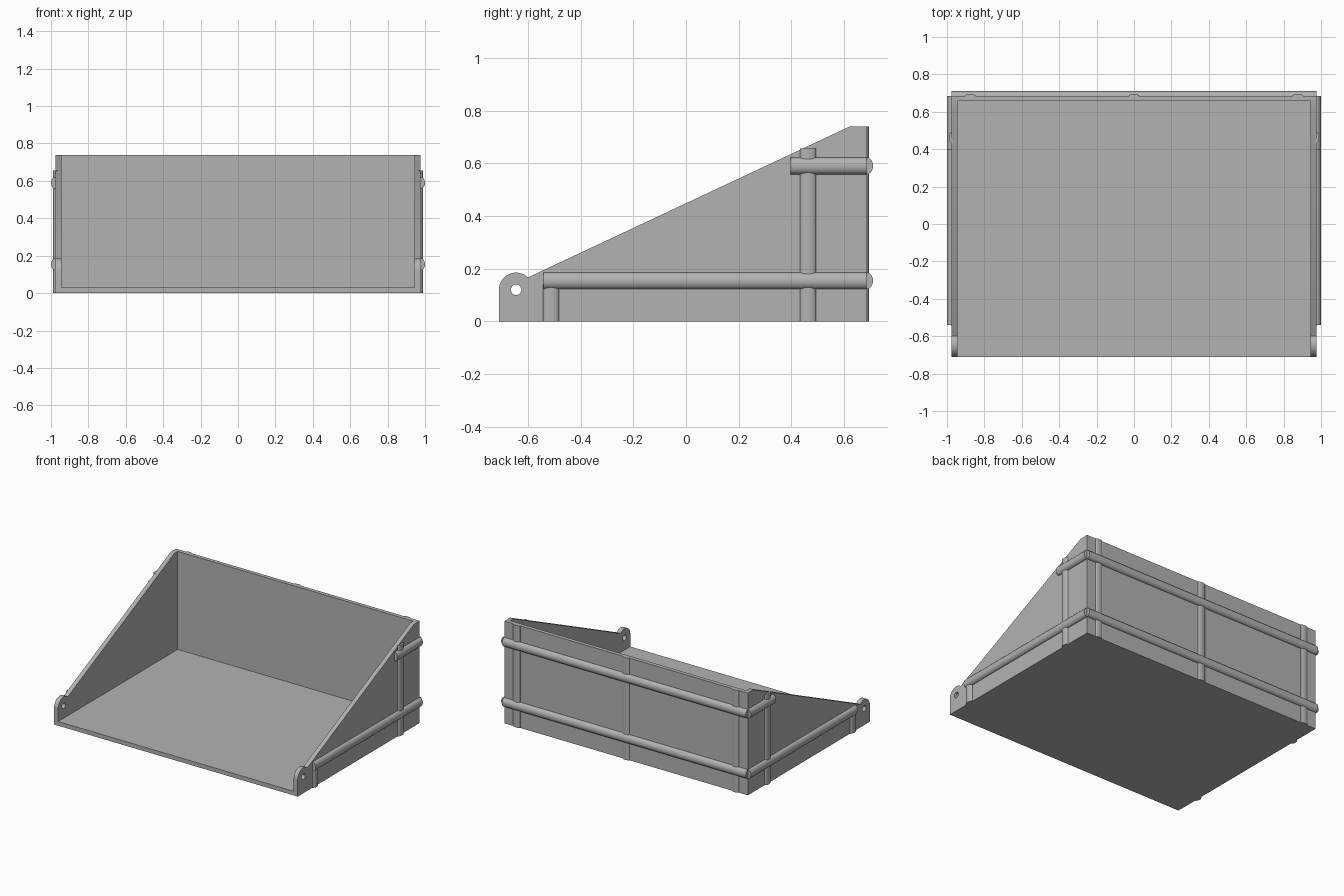
import bpy
import math

if "Cube" in bpy.data.objects:
    bpy.data.objects.remove(bpy.data.objects["Cube"])

grey = bpy.data.materials.new("plain_grey")
grey.use_nodes = True
colour = (0.45, 0.45, 0.45, 1)
grey.diffuse_color = colour
grey.node_tree.nodes["Principled BSDF"].inputs["Base Color"].default_value = colour

SIDE, FRONT, BACK, TOP = 0.975, -0.71, 0.685, 0.739
WALL = 0.032
EAR_Y, EAR_Z, EAR_R = -0.645, 0.12, 0.065


def box(name, low, high):
    bpy.ops.mesh.primitive_cube_add(size=1, location=[(a + b) / 2 for a, b in zip(low, high)])
    ob = bpy.context.object
    ob.name = name
    ob.scale = [b - a for a, b in zip(low, high)]
    bpy.ops.object.transform_apply(location=False, rotation=False)
    ob.data.materials.append(grey)


def arc(y, z, radius, start, end, steps):
    angles = [math.radians(start + (end - start) * i / steps) for i in range(steps + 1)]
    return [(y + radius * math.cos(a), z + radius * math.sin(a)) for a in angles]


def side_wall(name, x):
    # Sloped outline with a rounded hinge ear and a pin hole
    outline = [(BACK, 0), (FRONT, 0)]
    outline += arc(EAR_Y, EAR_Z, EAR_R, 180, 46, 20)
    outline += [(0.62, TOP), (BACK, TOP)]
    hole = arc(EAR_Y, EAR_Z, 0.02, 0, 360, 24)[:-1]
    curve = bpy.data.curves.new(name, "CURVE")
    curve.dimensions = "2D"
    curve.fill_mode = "BOTH"
    curve.extrude = WALL / 2
    for points in (outline, hole):
        spline = curve.splines.new("POLY")
        spline.points.add(len(points) - 1)
        for point, (y, z) in zip(spline.points, points):
            point.co = (y, z, 0, 1)
        spline.use_cyclic_u = True
    ob = bpy.data.objects.new(name, curve)
    bpy.context.collection.objects.link(ob)
    ob.location.x = x
    ob.rotation_euler = (math.pi / 2, 0, math.pi / 2)
    bpy.ops.object.select_all(action="DESELECT")
    ob.select_set(True)
    bpy.context.view_layer.objects.active = ob
    bpy.ops.object.convert(target="MESH")
    ob = bpy.context.object
    ob.data.materials.clear()
    ob.data.materials.append(grey)
    bpy.ops.object.shade_smooth_by_angle(angle=math.radians(30))


def bar(name, axis, centre, length, size):
    # Round bar half sunk into a wall; size holds its radii across the axis
    turn = {"X": (0, math.pi / 2, 0), "Y": (math.pi / 2, 0, 0), "Z": (0, 0, 0)}[axis]
    bpy.ops.mesh.primitive_cylinder_add(vertices=32, radius=1, depth=length, rotation=turn)
    ob = bpy.context.object
    ob.name = name
    bpy.ops.object.transform_apply(location=False)
    ob.scale = size
    bpy.ops.object.transform_apply(location=False, rotation=False)
    ob.location = centre
    ob.data.materials.append(grey)
    bpy.ops.object.shade_smooth_by_angle(angle=math.radians(35))


# Tray
inner = SIDE - WALL
box("floor", (-inner, FRONT, 0), (inner, BACK, 0.03))
box("back_wall", (-inner, BACK - 0.028, 0.03), (inner, BACK, TOP))

# Side walls with their rails and posts
for label, s in (("left", 1), ("right", -1)):
    side_wall(label + "_wall", s * (SIDE - WALL / 2))
    for part, z, start in (("lower", 0.154, -0.54), ("upper", 0.59, 0.397)):
        bar(f"{label}_{part}_rail", "Y", (s * SIDE, (start + BACK) / 2, z),
            BACK - start, (0.025, 1, 0.032))
    for part, y, height in (("front", -0.512, 0.14), ("rear", 0.463, 0.656)):
        bar(f"{label}_{part}_post", "Z", (s * SIDE, y, height / 2),
            height, (0.015, 0.03, 1))

# Back rails and posts
for part, z in (("lower", 0.154), ("upper", 0.59)):
    bar(f"back_{part}_rail", "X", (0, BACK, z), SIDE * 2, (1, 0.025, 0.032))
for part, x in (("left", 0.875), ("middle", 0), ("right", -0.875)):
    bar(f"back_{part}_post", "Z", (x, BACK, TOP / 2), TOP, (0.028, 0.01, 1))
